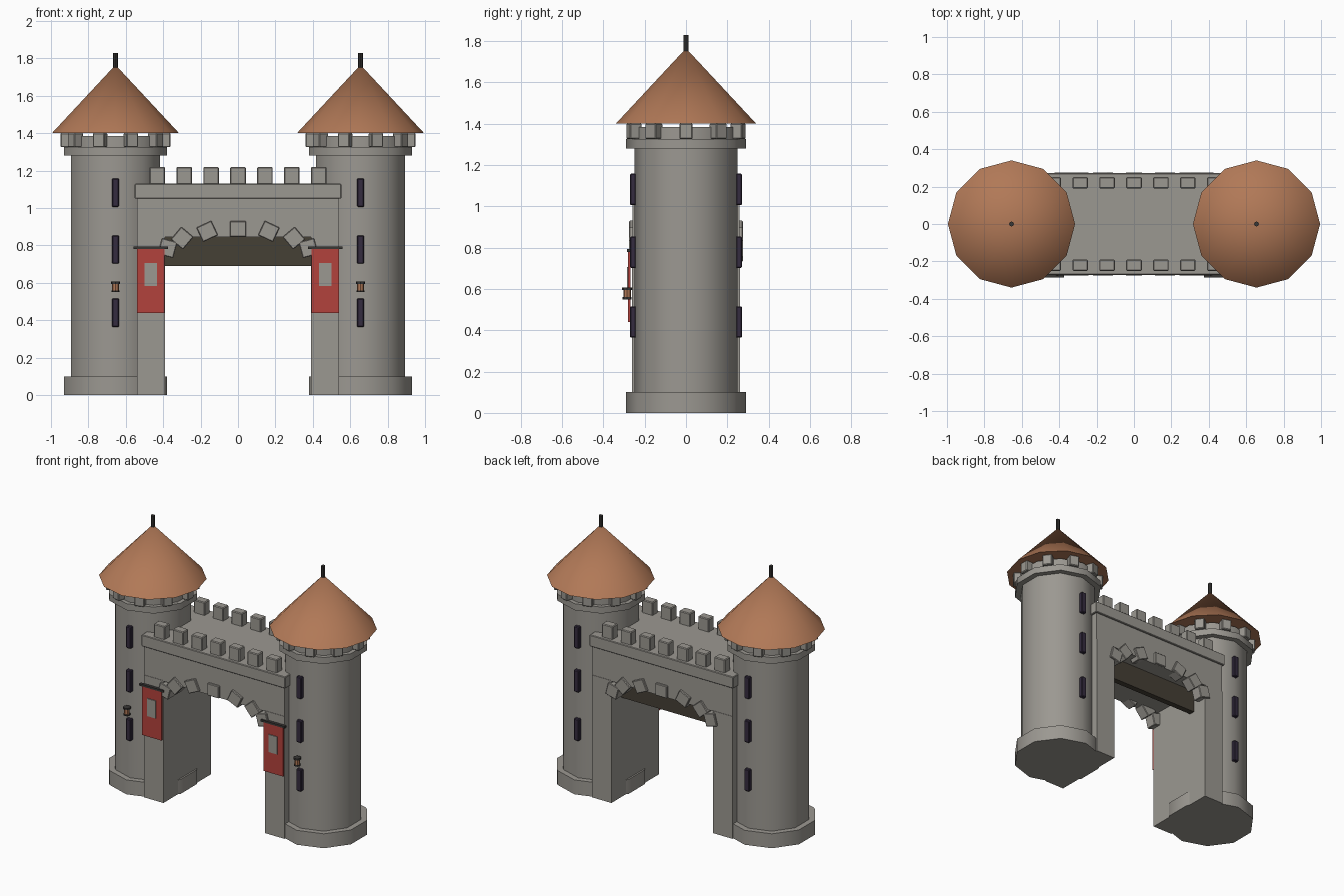
import bpy, math

if "Cube" in bpy.data.objects:
    bpy.data.objects.remove(bpy.data.objects["Cube"])

def material(name, rgb):
    m = bpy.data.materials.new(name)
    m.diffuse_color = (*rgb, 1)
    m.use_nodes = True
    m.node_tree.nodes["Principled BSDF"].inputs["Base Color"].default_value = m.diffuse_color
    return m

STONE = material("grey stone", (0.33, 0.315, 0.285))
ROOF = material("terracotta", (0.44, 0.19, 0.095))
RED = material("red cloth", (0.45, 0.055, 0.045))
SLIT = material("dark purple", (0.035, 0.025, 0.05))
METAL = material("dark metal", (0.04, 0.038, 0.036))
WOOD = material("dark wood", (0.06, 0.05, 0.036))

def finish(name, mat, smooth=False):
    o = bpy.context.object
    o.name = name
    o.data.materials.append(mat)
    if smooth:
        bpy.ops.object.shade_smooth_by_angle(angle=math.radians(40))
    return o

def box(name, mat, lo, hi, rot=(0, 0, 0), bevel=0):
    c = [(a + b) / 2 for a, b in zip(lo, hi)]
    bpy.ops.mesh.primitive_cube_add(size=1, location=c)
    o = finish(name, mat)
    o.scale = [b - a for a, b in zip(lo, hi)]
    bpy.ops.object.transform_apply(location=False, rotation=False, scale=True)
    o.rotation_euler = rot
    if bevel:
        b = o.modifiers.new("bevel", 'BEVEL')
        b.width = bevel
        b.segments = 1
    return o

def block(name, mat, c, size, rot=(0, 0, 0), bevel=0):
    return box(name, mat, [a - s / 2 for a, s in zip(c, size)],
               [a + s / 2 for a, s in zip(c, size)], rot, bevel)

def drum(name, mat, x, y, z0, z1, r, n, r2=None):
    bpy.ops.mesh.primitive_cone_add(vertices=n, radius1=r, radius2=r if r2 is None else r2,
                                    depth=z1 - z0, location=(x, y, (z0 + z1) / 2))
    return finish(name, mat, True)

TX = 0.655
for s in (-1, 1):
    x = s * TX
    # tower body, ten sided
    drum("tower_base", STONE, x, 0, 0, 0.10, 0.29, 10)
    drum("tower_shaft", STONE, x, 0, 0, 1.30, 0.25, 10)
    drum("tower_collar", STONE, x, 0, 1.28, 1.325, 0.29, 10)
    drum("tower_parapet", STONE, x, 0, 1.32, 1.385, 0.262, 10)
    for k in range(10):
        a = k * math.tau / 10
        block("tower_merlon", STONE,
              (x + 0.265 * math.cos(a), 0.265 * math.sin(a), 1.363),
              (0.06, 0.065, 0.076), (0, 0, a), 0.005)
    # twelve sided roof and spire
    drum("tower_roof", ROOF, x, 0, 1.40, 1.765, 0.34, 12, 0)
    drum("roof_spire", METAL, x, 0, 1.74, 1.83, 0.013, 8)
    # arrow slits, front and back
    for z in (0.44, 0.778, 1.082):
        for f in (-1, 1):
            block("arrow_slit", SLIT, (x, f * 0.256, z), (0.038, 0.03, 0.152), bevel=0.005)
    # lantern on the front
    drum("lantern_body", ROOF, x, -0.285, 0.555, 0.60, 0.018, 8)
    drum("lantern_top", METAL, x, -0.285, 0.594, 0.606, 0.025, 8)
    drum("lantern_bottom", METAL, x, -0.285, 0.55, 0.56, 0.022, 8)
    # gate pillar
    block("gate_pillar", STONE, (s * 0.465, 0, 0.425), (0.15, 0.525, 0.85))
    # banner with rod and emblem
    block("banner_cloth", RED, (s * 0.467, -0.274, 0.612), (0.148, 0.012, 0.345))
    block("banner_emblem", STONE, (s * 0.467, -0.282, 0.645), (0.066, 0.008, 0.122))
    block("banner_rod", METAL, (s * 0.467, -0.276, 0.787), (0.185, 0.02, 0.014))

# gate wall with projecting band
box("gate_wall", STONE, (-0.54, -0.26, 0.845), (0.54, 0.26, 1.06))
box("wall_band", STONE, (-0.553, -0.272, 1.05), (0.553, 0.272, 1.13), bevel=0.004)
# raised gate board, towards the back
box("raised_gate", WOOD, (-0.40, 0.11, 0.69), (0.40, 0.15, 0.86))

for f in (-1, 1):
    # wall merlons and arch stones
    for k in range(-3, 4):
        block("wall_merlon", STONE, (k * 0.144, f * 0.22, 1.172),
              (0.083, 0.06, 0.095), bevel=0.005)
        a = math.radians(25 * k)
        block("arch_stone", STONE,
              (0.39 * math.sin(a), f * 0.238, 0.75 + 0.138 * math.cos(a)),
              (0.088, 0.075, 0.085), (0, a, 0), 0.004)
